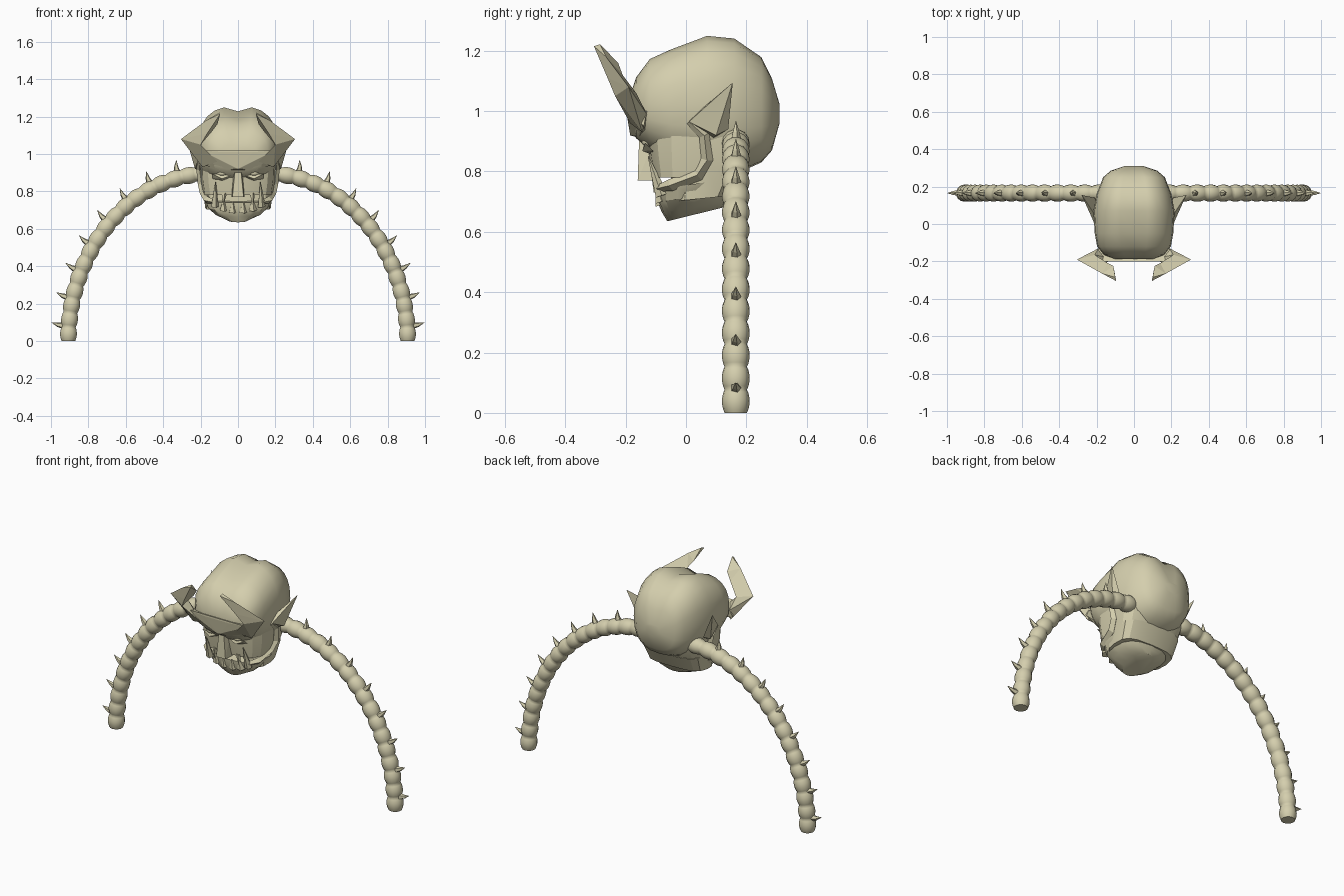
import bpy, bmesh, math
from mathutils import Vector

if "Cube" in bpy.data.objects:
    bpy.data.objects.remove(bpy.data.objects["Cube"], do_unlink=True)

bone = bpy.data.materials.new("pale_bone")
bone.use_nodes = True
COLOUR = (0.66, 0.62, 0.42, 1)
bone.diffuse_color = COLOUR
bsdf = bone.node_tree.nodes["Principled BSDF"]
bsdf.inputs["Base Color"].default_value = COLOUR
bsdf.inputs["Roughness"].default_value = 0.8


def finish(name, bm, angle=None):
    bmesh.ops.recalc_face_normals(bm, faces=bm.faces)
    mesh = bpy.data.meshes.new(name)
    bm.to_mesh(mesh)
    bm.free()
    mesh.materials.append(bone)
    obj = bpy.data.objects.new(name, mesh)
    bpy.context.collection.objects.link(obj)
    if angle:
        bpy.ops.object.select_all(action='DESELECT')
        obj.select_set(True)
        bpy.context.view_layer.objects.active = obj
        bpy.ops.object.shade_smooth_by_angle(angle=math.radians(angle))
    return obj


def loft(name, rings, angle=None):
    """Skin a list of equal-length point rings and cap both ends."""
    bm = bmesh.new()
    loops = [[bm.verts.new(p) for p in ring] for ring in rings]
    n = len(loops[0])
    for a, b in zip(loops, loops[1:]):
        for i in range(n):
            j = (i + 1) % n
            bm.faces.new((a[i], a[j], b[j], b[i]))
    bm.faces.new(loops[0])
    bm.faces.new(loops[-1])
    return finish(name, bm, angle)


def sweep(name, path, radii, sides, ref, angle=None):
    """Round tube of changing radius along a path."""
    rings = []
    for i, p in enumerate(path):
        t = (path[min(i + 1, len(path) - 1)] - path[max(i - 1, 0)]).normalized()
        u = (ref - t * ref.dot(t)).normalized()
        v = t.cross(u)
        turn = [math.tau * k / sides for k in range(sides)]
        rings.append([p + (u * math.cos(a) + v * math.sin(a)) * radii[i] for a in turn])
    return loft(name, rings, angle)


def hull(name, points, sx=1):
    bm = bmesh.new()
    for x, y, z in points:
        bm.verts.new((x * sx, y, z))
    res = bmesh.ops.convex_hull(bm, input=bm.verts)
    loose = [g for g in set(res["geom_interior"]) if isinstance(g, bmesh.types.BMVert)]
    bmesh.ops.delete(bm, geom=loose, context='VERTS')
    return finish(name, bm)


def oval(n, power):
    """Unit superellipse points."""
    for k in range(n):
        a = math.tau * k / n
        c, s = math.cos(a), math.sin(a)
        yield (math.copysign(abs(c) ** (2 / power), c),
               math.copysign(abs(s) ** (2 / power), s))


# Cranium: slices from front to back, with a groove along the crown
rings = []
for y, w, low, top in [(-.188, .10, .96, 1.05), (-.165, .16, .91, 1.12),
                       (-.12, .197, .87, 1.18), (-.05, .21, .83, 1.212),
                       (.07, .217, .79, 1.258), (.16, .20, .79, 1.25),
                       (.25, .165, .83, 1.19), (.285, .125, .87, 1.12),
                       (.31, .05, .96, 1.03)]:
    ring = []
    for c, s in oval(24, 2.5):
        z = (low + top) / 2 + s * (top - low) / 2
        if s > 0:
            z -= .03 * math.exp(-(c * w / .045) ** 2) * min(1, (top - low) * 3)
        ring.append((c * w, y, z))
    rings.append(ring)
loft("cranium", rings, 45)


def tilted_stack(name, rows, power=3.2):
    """Rows of half width, front y and z, back y and z."""
    rings = []
    for w, yf, zf, yb, zb in rows:
        rings.append([(c * w, (yf + yb) / 2 + s * (yb - yf) / 2,
                       (zf + zb) / 2 + s * (zb - zf) / 2) for c, s in oval(16, power)])
    loft(name, rings, 25)


# Face, mouth lining and lower jaw
tilted_stack("upper_face", [(.20, -.135, .94, .25, .94), (.197, -.125, .86, .22, .85),
                            (.185, -.11, .78, .18, .78)])
tilted_stack("mouth_lining", [(.186, -.05, .80, .20, .81), (.175, -.05, .70, .15, .72)])
tilted_stack("lower_jaw", [(.185, -.10, .74, .175, .78), (.165, -.095, .70, .15, .73),
                           (.125, -.08, .665, .135, .70), (.06, -.062, .635, .12, .68)], 2.6)

# Nose
hull("nose", [(sx * x, y, z) for sx in (1, -1) for x, y, z in
              [(.015, -.155, .92), (.03, -.16, .77), (.035, -.10, .77), (.025, -.10, .92)]])

# Brow ridge
hull("brow_ridge", [(sx * x, y, z) for sx in (1, -1) for x, y, z in
                    [(0, -.185, .92), (0, -.18, .99), (.08, -.20, 1.01), (.20, -.20, 1.02),
                     (.205, -.14, .95), (.10, -.155, .915), (0, -.12, .90), (.19, -.13, 1.0)]])

X, Y = Vector((1, 0, 0)), Vector((0, 1, 0))


def tooth(name, base, tip, r):
    sweep(name, [Vector(base), Vector(tip)], [r, .002], 5, X)


# Arched arm path, resampled to even steps
dense = []
for i in range(1201):
    a = math.pi / 2 * i / 1200
    dense.append(Vector((.15 + .757 * math.cos(a), .165, .895 * math.sin(a))))
lengths = [0]
for p, q in zip(dense, dense[1:]):
    lengths.append(lengths[-1] + (q - p).length)
TOTAL = lengths[-1]


def arm_point(s):
    return next((p for p, d in zip(dense, lengths) if d >= s), dense[-1])


BEADS, STEPS = 17, 8
count = BEADS * STEPS
arm_path = [arm_point(TOTAL * i / count) for i in range(count + 1)]
arm_radii = [.037 + .009 * math.sin(math.pi * (i % STEPS) / STEPS) ** .8
             for i in range(count + 1)]

for side, sx in (("left", 1), ("right", -1)):
    def flip(p):
        return Vector((p[0] * sx, p[1], p[2]))

    # Horn: root, elbow blade and blunt tip
    root = [(.19, -.145, .93), (.11, -.185, .96), (.19, -.13, .99)]
    elbow = [(.305, -.19, 1.08), (.20, -.235, 1.05), (.21, -.165, 1.06)]
    blade = [(.17, -.265, 1.18), (.165, -.26, 1.11), (.14, -.21, 1.12)]
    tip = [(.095, -.305, 1.215), (.10, -.285, 1.222), (.11, -.225, 1.16)]
    hull(side + "_horn_root", root + elbow, sx)
    hull(side + "_horn_blade", elbow + blade, sx)
    hull(side + "_horn_tip", blade + tip, sx)

    # Ear fin
    hull(side + "_ear_fin", [(.19, .02, .98), (.215, .01, .965), (.28, .155, 1.095),
                             (.21, .14, .94), (.19, .09, .91), (.23, .10, .92)], sx)

    # Cheek strap running down to the mouth corner
    strap = [(.205, .01, .965), (.205, .06, .92), (.195, .07, .84),
             (.182, .04, .79), (.165, -.05, .755), (.13, -.09, .745)]
    sweep(side + "_cheek_strap", [flip(p) for p in strap],
          [.012, .018, .02, .022, .02, .012], 4, X)

    # Eye with a lower lid
    bm = bmesh.new()
    bmesh.ops.create_uvsphere(bm, u_segments=12, v_segments=8, radius=.022)
    for v in bm.verts:
        v.co = Vector((v.co.x * 1.3 + sx * .085, v.co.y - .125, v.co.z * .7 + .897))
    finish(side + "_eye", bm, 40)
    hull(side + "_lower_lid", [(.04, -.14, .885), (.085, -.145, .868), (.14, -.135, .895),
                               (.04, -.11, .87), (.14, -.11, .87), (.085, -.11, .855)], sx)

    # Tusk, fang and lower teeth
    tooth(side + "_tusk", flip((.125, -.08, .72)), flip((.12, -.125, .85)), .022)
    tooth(side + "_fang", flip((.075, -.10, .79)), flip((.08, -.105, .73)), .016)
    for i, x in enumerate((.028, .078)):
        tooth(f"{side}_lower_tooth_{i}", flip((x, -.08, .685 + x * .2)),
              flip((x, -.10, .74 + x * .2)), .024)

    # Beaded arm
    sweep(side + "_arm", [flip(p) for p in arm_path], arm_radii, 14, Y, 60)

    # Thorns along the outer edge of the arm
    for i in range(8):
        s = .08 + .15 * i
        p = arm_point(s)
        t = (arm_point(s + .01) - arm_point(s - .01)).normalized()
        out = Vector((t.z, 0, -t.x))
        sweep(f"{side}_thorn_{i}", [flip(p + out * .035), flip(p + out * .06 + t * .002),
                                    flip(p + out * .094 + t * .012)],
              [.018, .012, .001], 5, Y)
